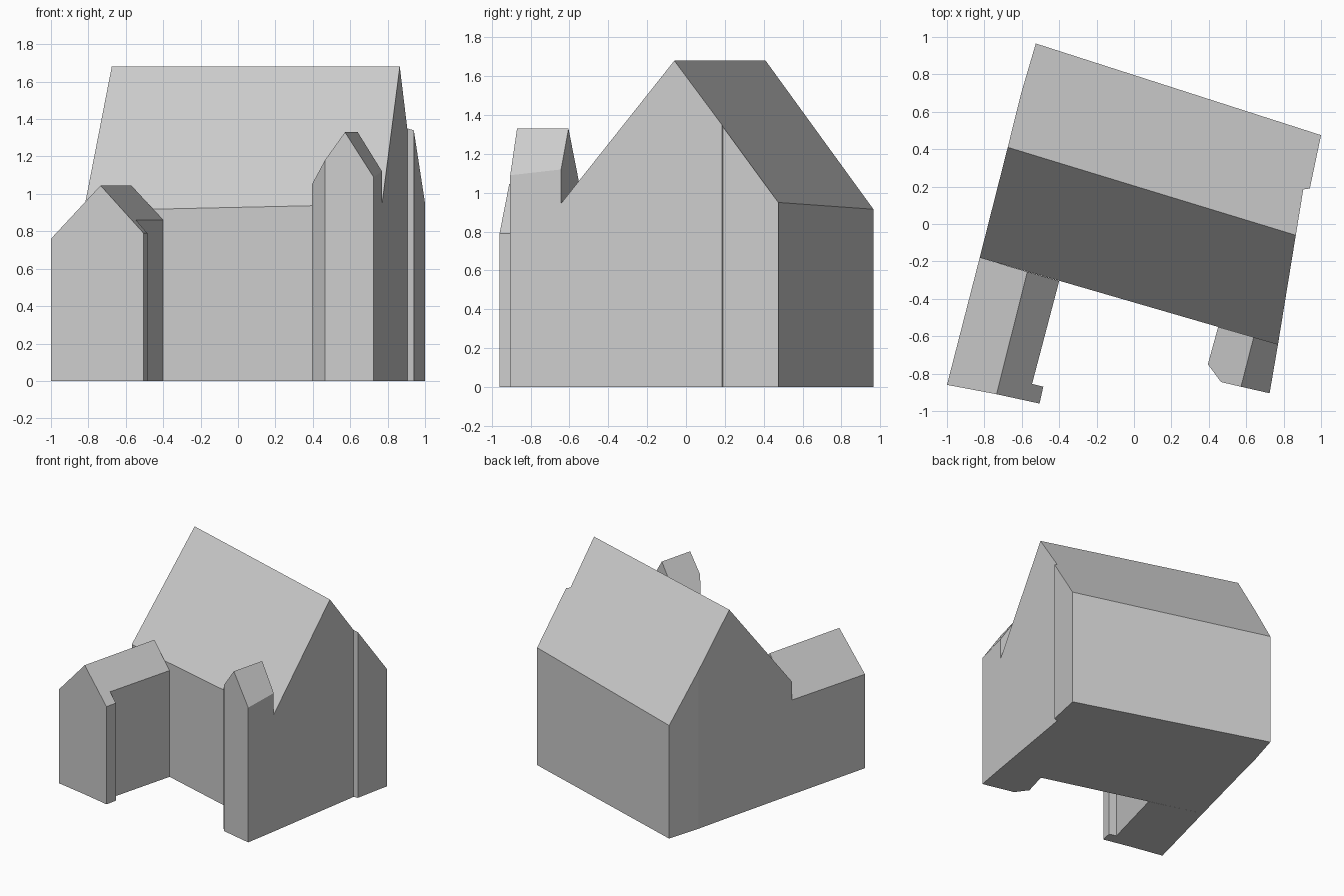
import bpy
import bmesh
from mathutils import Vector

cube = bpy.data.objects.get("Cube")
if cube:
    bpy.data.objects.remove(cube, do_unlink=True)

# One plain colour for the whole building
grey = bpy.data.materials.new("plain grey")
grey.use_nodes = True
colour = (0.6, 0.6, 0.6, 1)
grey.diffuse_color = colour
grey.node_tree.nodes["Principled BSDF"].inputs["Base Color"].default_value = colour


def gabled_block(name, ridge, left_eave, right_eave):
    """Two roof slopes sharing a ridge, extruded down to the ground."""
    bm = bmesh.new()
    top = [bm.verts.new(p) for p in ridge]
    for side in (left_eave, right_eave):
        bm.faces.new(top + [bm.verts.new(p) for p in side])
    result = bmesh.ops.extrude_face_region(bm, geom=bm.faces[:], use_keep_orig=True)
    for v in result["geom"]:
        if isinstance(v, bmesh.types.BMVert):
            v.co.z = 0
    bmesh.ops.recalc_face_normals(bm, faces=bm.faces[:])
    mesh = bpy.data.meshes.new(name)
    bm.to_mesh(mesh)
    bm.free()
    mesh.materials.append(grey)
    obj = bpy.data.objects.new(name, mesh)
    bpy.context.collection.objects.link(obj)
    return obj


# Shared corners where the wings meet the main front wall
west_corner = Vector((-0.825, -0.18, 0.91))
east_corner = Vector((0.77, -0.643, 0.945))


def at_height(corner, z):
    return (corner.x, corner.y, z)


# Main house: ridge runs left to right, east wall steps out behind the ridge
gabled_block(
    "main_house",
    [(-0.675, 0.41, 1.68), (0.865, -0.06, 1.68)],
    [east_corner, west_corner],
    [(0.905, 0.185, 1.35), (0.94, 0.19, 1.34), (1, 0.475, 0.95),
     (-0.525, 0.965, 0.915), (-0.603, 0.70, 1.28)],
)

# Long wing on the west side, with a small corner jog at its front
gabled_block(
    "west_wing",
    [(-0.57, -0.255, 1.045), (-0.735, -0.91, 1.045)],
    [(-1, -0.86, 0.76), at_height(west_corner, 0.765)],
    [(-0.505, -0.96, 0.79), (-0.485, -0.87, 0.79), (-0.545, -0.855, 0.86),
     (-0.40, -0.305, 0.86)],
)

# Short taller wing on the east side, with a chamfered corner
gabled_block(
    "east_wing",
    [(0.64, -0.605, 1.33), (0.572, -0.87, 1.33)],
    [(0.465, -0.845, 1.18), (0.395, -0.75, 1.05), (0.45, -0.55, 1.05)],
    [(0.725, -0.905, 1.09), at_height(east_corner, 1.12)],
)
